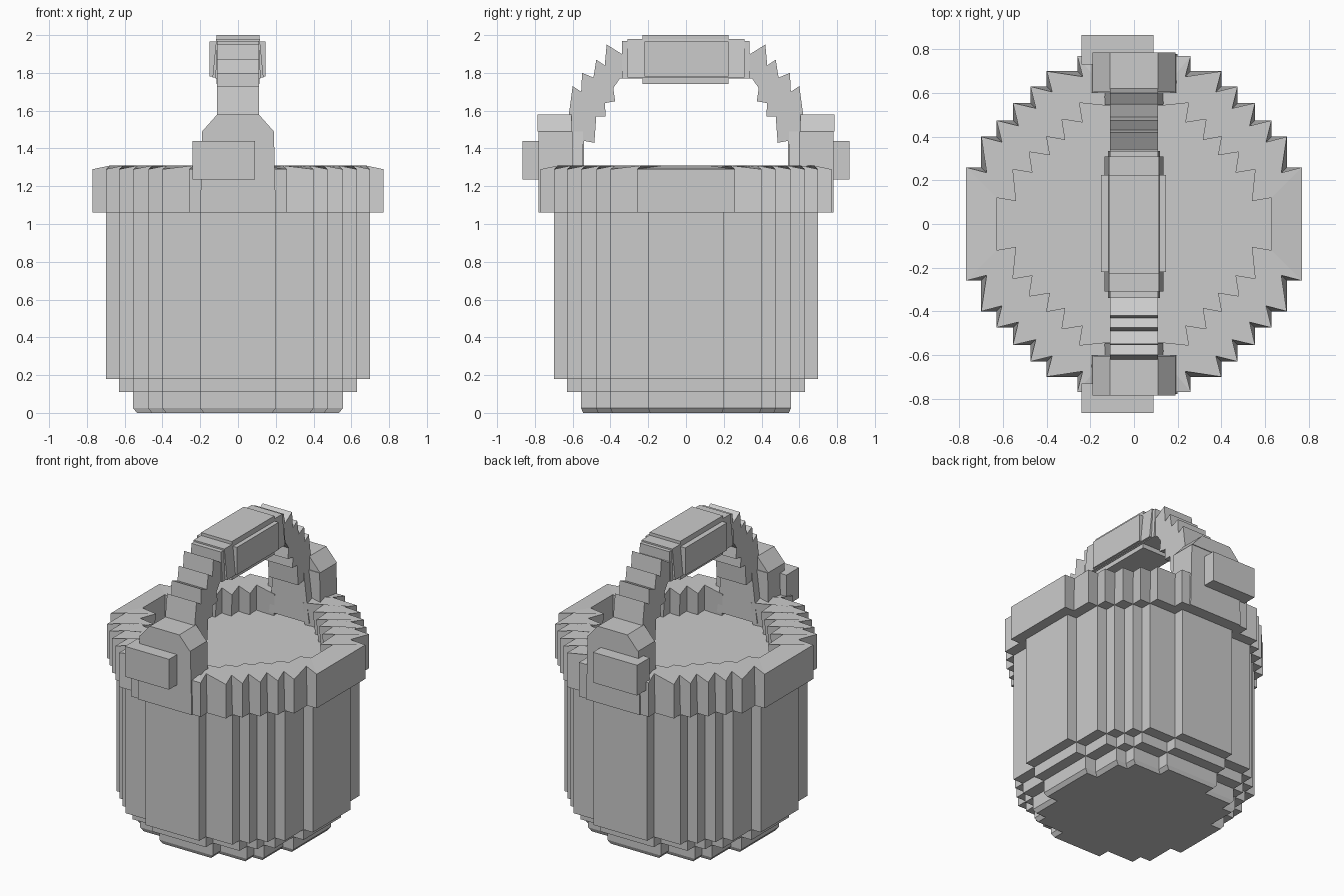
import bpy, bmesh

if "Cube" in bpy.data.objects:
    bpy.data.objects.remove(bpy.data.objects["Cube"])


def make(name, bm):
    bmesh.ops.recalc_face_normals(bm, faces=bm.faces)
    me = bpy.data.meshes.new(name)
    bm.to_mesh(me)
    bm.free()
    ob = bpy.data.objects.new(name, me)
    bpy.context.collection.objects.link(ob)
    return ob


def stair(corners, z, notch=0.0, lift=0.0):
    """Stepped circle: convex corners of one quadrant, mirrored to all four.
    notch pulls the inside corners towards the centre, lift raises them."""
    q = []
    for i, (x, y) in enumerate(corners):
        q.append((x, y, z))
        if i + 1 < len(corners):
            q.append((corners[i + 1][0] - notch, y - notch, z + lift))
    loop = list(q)
    loop += [(-x, y, h) for x, y, h in reversed(q)]
    loop += [(-x, -y, h) for x, y, h in q]
    loop += [(x, -y, h) for x, y, h in reversed(q)]
    return loop


def loft(name, loops, closed=False, bottom=True, top=True):
    bm = bmesh.new()
    rings = [[bm.verts.new(p) for p in lp] for lp in loops]
    pairs = list(zip(rings, rings[1:]))
    if closed:
        pairs.append((rings[-1], rings[0]))
    n = len(rings[0])
    for a, b in pairs:
        for i in range(n):
            j = (i + 1) % n
            bm.faces.new((a[i], a[j], b[j], b[i]))
    if not closed:
        if bottom:
            bm.faces.new(rings[0])
        if top:
            bm.faces.new(rings[-1])
    return make(name, bm)


def box(name, x0, x1, y0, y1, z0, z1, taper=0.0):
    """Box whose four upper edges can lean inwards along x."""
    bm = bmesh.new()
    bmesh.ops.create_cube(bm, size=1)
    for v in bm.verts:
        t = taper if v.co.z > 0 else 0
        x = x1 - t if v.co.x > 0 else x0 + t
        v.co = (x, y1 if v.co.y > 0 else y0, z1 if v.co.z > 0 else z0)
    return make(name, bm)


# stepped base, body and rim
low = [(.555, .20), (.475, .40), (.40, .475), (.20, .555)]
mid = [(.63, .20), (.555, .40), (.475, .475), (.40, .555), (.20, .63)]
wall = [(.70, .20), (.63, .40), (.555, .475), (.475, .555), (.40, .63), (.20, .70)]
outer = [(.77, .26), (.70, .40), (.63, .475), (.555, .555), (.475, .63), (.40, .70), (.26, .77)]
inner = [(.63, .12), (.555, .25), (.48, .33), (.40, .40), (.33, .48), (.25, .555), (.12, .60)]

loft("base_lower", [stair([(x - .02, y - .01) for x, y in low], 0),
                    stair(low, .025), stair(low, .11)])
loft("base_upper", [stair(mid, .11), stair(mid, .18)])
loft("bucket_wall", [stair(wall, .18), stair(wall, 1.06)])
loft("rim", [stair(inner, 1.06), stair(outer, 1.06),
             stair(outer, 1.29, .025, .02), stair(inner, 1.31, .015, -.02)], closed=True)

# surface inside the bucket
loft("contents", [stair([(x + .03, y + .03) for x, y in inner], 1.08),
                  stair([(x + .03, y + .03) for x, y in inner], 1.14)])

# lugs and bolts on the front and back
for s, side in ((-1, "front"), (1, "back")):
    def span(a, b):
        return sorted((s * a, s * b))
    box(side + "_lug", -.20, .20, *span(.60, .78), 1.06, 1.49, .01)
    box(side + "_lug_cap", -.19, .19, *span(.605, .785), 1.49, 1.58, .08)
    box(side + "_lug_inside", -.15, .15, *span(.545, .62), 1.16, 1.49, .04)
    box(side + "_bolt", -.24, .09, *span(.73, .865), 1.235, 1.44)

    # jagged half of the handle arch, profile in (y, z)
    prof = [(.30, 1.77), (.35, 1.77), (.385, 1.72), (.375, 1.65), (.43, 1.64),
            (.425, 1.57), (.475, 1.57), (.485, 1.43), (.54, 1.44), (.54, 1.31),
            (.62, 1.31), (.62, 1.58), (.60, 1.73), (.555, 1.70), (.55, 1.80),
            (.49, 1.775), (.475, 1.87), (.43, 1.84), (.42, 1.95), (.34, 1.90), (.30, 1.93)]
    bm = bmesh.new()
    f = bm.faces.new([bm.verts.new((-.11, s * y, z)) for y, z in prof])
    ext = bmesh.ops.extrude_face_region(bm, geom=[f])
    for v in ext["geom"]:
        if isinstance(v, bmesh.types.BMVert):
            v.co.x = .11
    make(side + "_handle_arm", bm)

# grip
box("grip_core", -.12, .12, -.34, .335, 1.77, 1.97, .01)
box("grip_sides", -.152, .146, -.22, .225, 1.78, 1.965)
box("grip_pads", -.115, .115, -.23, .225, 1.74, 2.0)
box("grip_wrap", -.135, .135, -.31, .31, 1.775, 1.98, .02)
